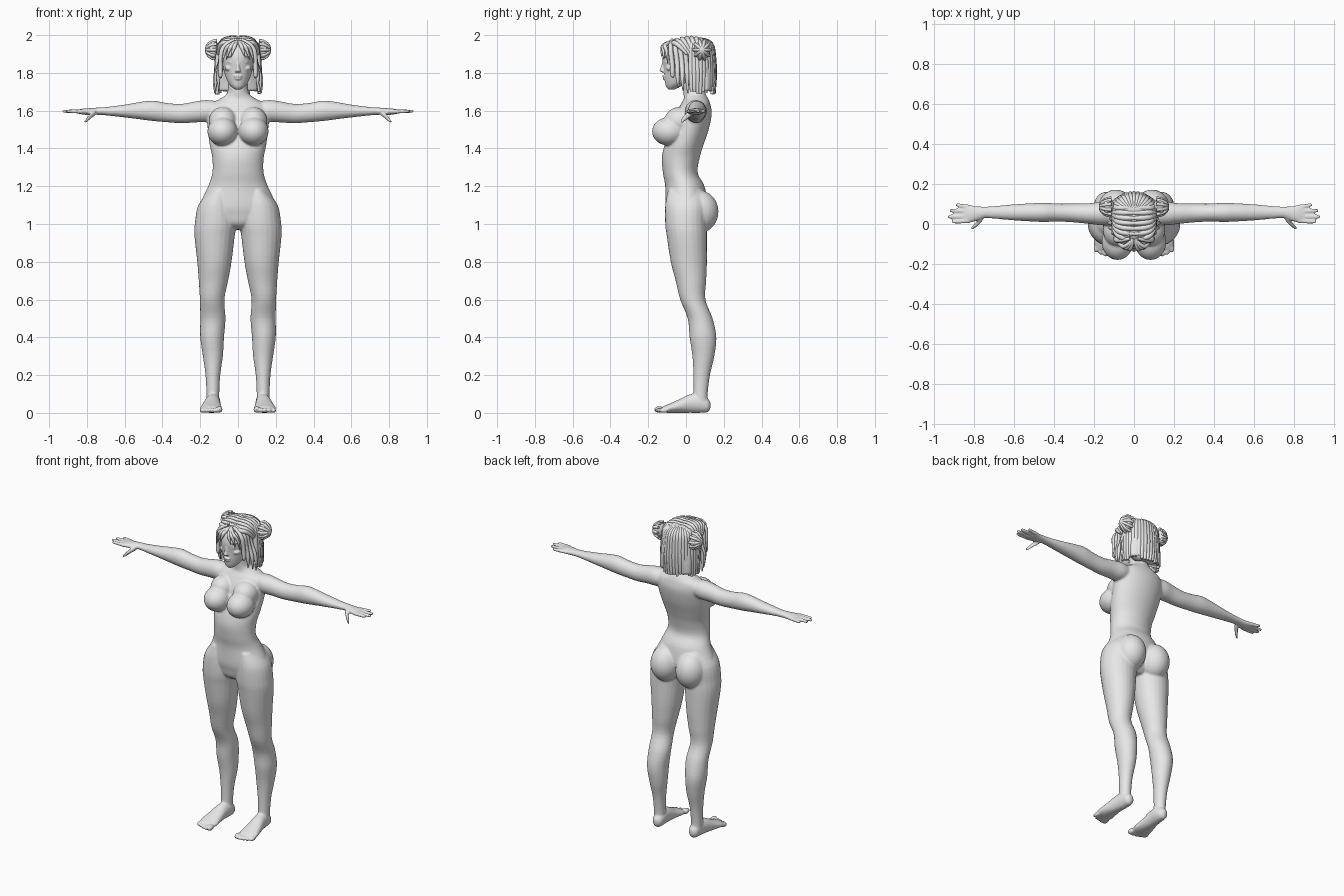
import bpy, bmesh, math, random
from mathutils import Matrix, Vector

random.seed(4)
clay = bpy.data.materials.new("clay_grey")
clay.diffuse_color = (0.8, 0.8, 0.8, 1)


def smooth_rows(rows, steps=4):
    """Catmull-Rom interpolation between cross-sections."""
    p = [rows[0]] + rows + [rows[-1]]
    out = []
    for i in range(1, len(p) - 2):
        for s in range(steps):
            t = s / steps
            out.append([0.5 * (2 * b + (c - a) * t + (2 * a - 5 * b + 4 * c - d) * t * t
                               + (3 * b - a - 3 * c + d) * t ** 3)
                        for a, b, c, d in zip(*p[i - 1:i + 3])])
    return out + [list(rows[-1])]


def loft(bm, axis, rows, sx=1, n=24):
    """Elliptical sections: position on axis, two centre values, two radii."""
    rings = []
    for p, c1, c2, r1, r2 in smooth_rows(rows):
        ring = []
        for k in range(n):
            a = 2 * math.pi * k / n
            co = [c1 + r1 * math.cos(a), c2 + r2 * math.sin(a)]
            co.insert(axis, p)
            ring.append(bm.verts.new((sx * co[0], co[1], co[2])))
        rings.append(ring)
    for r, q in zip(rings, rings[1:]):
        for k in range(n):
            j = (k + 1) % n
            bm.faces.new((r[k], r[j], q[j], q[k]))
    bm.faces.new(rings[0][::-1])
    bm.faces.new(rings[-1])


def ball(bm, c, r, sx=1):
    m = Matrix.Translation((sx * c[0], c[1], c[2])) @ Matrix.Diagonal((*r, 1))
    bmesh.ops.create_uvsphere(bm, u_segments=24, v_segments=16, radius=1, matrix=m)


def finish(bm, name, voxel=0, iterations=0):
    bmesh.ops.recalc_face_normals(bm, faces=bm.faces[:])
    for f in bm.faces:
        f.smooth = True
    me = bpy.data.meshes.new(name)
    bm.to_mesh(me)
    bm.free()
    me.materials.append(clay)
    ob = bpy.data.objects.new(name, me)
    bpy.context.collection.objects.link(ob)
    if voxel:
        m = ob.modifiers.new("fuse", 'REMESH')
        m.mode, m.voxel_size, m.use_smooth_shade = 'VOXEL', voxel, True
        s = ob.modifiers.new("soften", 'SMOOTH')
        s.factor, s.iterations = 0.5, iterations


def strands(name, paths, depth):
    """Tapered hair locks; each path point is x, y, z, relative thickness."""
    cu = bpy.data.curves.new(name, 'CURVE')
    cu.dimensions, cu.bevel_depth, cu.bevel_resolution = '3D', depth, 2
    cu.use_fill_caps, cu.resolution_u = True, 6
    for path in paths:
        sp = cu.splines.new('NURBS')
        sp.points.add(len(path) - 1)
        for pt, (x, y, z, r) in zip(sp.points, path):
            pt.co, pt.radius = (x, y, z, 1), r
        sp.order_u, sp.use_endpoint_u = 3, True
    cu.materials.append(clay)
    bpy.context.collection.objects.link(bpy.data.objects.new(name, cu))


# Body: torso and neck
bm = bmesh.new()
loft(bm, 2, [(0.97, 0, 0.005, 0.05, 0.05), (1.0, 0, 0.0, 0.13, 0.085),
             (1.05, 0, 0.0, 0.195, 0.1), (1.1, 0, 0.003, 0.203, 0.112),
             (1.2, 0, -0.006, 0.158, 0.104), (1.27, 0, -0.03, 0.136, 0.092),
             (1.35, 0, -0.028, 0.136, 0.1), (1.42, 0, -0.01, 0.15, 0.103),
             (1.5, 0, 0.018, 0.16, 0.102), (1.58, 0, 0.04, 0.166, 0.096),
             (1.63, 0, 0.05, 0.155, 0.08), (1.66, 0, 0.053, 0.1, 0.066),
             (1.69, 0, 0.045, 0.06, 0.058), (1.74, 0, 0.035, 0.052, 0.053),
             (1.8, 0, 0.02, 0.05, 0.05)], n=40)
for sx in (-1, 1):
    # Bust, hips
    ball(bm, (0.082, -0.088, 1.49), (0.08, 0.092, 0.076), sx)
    ball(bm, (0.08, -0.03, 1.545), (0.075, 0.085, 0.075), sx)
    ball(bm, (0.09, 0.072, 1.065), (0.092, 0.1, 0.112), sx)
    # Leg
    loft(bm, 2, [(1.18, 0.1, -0.005, 0.05, 0.09), (1.1, 0.115, 0, 0.095, 0.11),
                 (1.0, 0.119, 0, 0.11, 0.11), (0.93, 0.124, 0.005, 0.106, 0.106),
                 (0.8, 0.125, 0.015, 0.091, 0.096), (0.7, 0.13, 0.026, 0.078, 0.081),
                 (0.6, 0.137, 0.036, 0.065, 0.067), (0.5, 0.133, 0.075, 0.067, 0.066),
                 (0.4, 0.137, 0.09, 0.063, 0.071), (0.3, 0.133, 0.092, 0.053, 0.058),
                 (0.2, 0.133, 0.083, 0.039, 0.044), (0.1, 0.133, 0.077, 0.034, 0.038),
                 (0.04, 0.133, 0.076, 0.034, 0.04)], sx)
    # Foot and toes
    loft(bm, 1, [(0.13, 0.13, 0.04, 0.012, 0.015), (0.115, 0.13, 0.04, 0.029, 0.036),
                 (0.08, 0.13, 0.05, 0.037, 0.05), (0.02, 0.135, 0.049, 0.042, 0.049),
                 (-0.04, 0.14, 0.035, 0.051, 0.035), (-0.09, 0.142, 0.024, 0.059, 0.024),
                 (-0.125, 0.14, 0.018, 0.05, 0.016)], sx)
    for i in range(5):
        r = 0.018 if i == 0 else 0.0135
        ball(bm, (0.099 + 0.0225 * i, -0.142 + 0.0015 * i * i, r), (r * 0.95, 0.027, r), sx)
    # Arm and palm
    loft(bm, 0, [(0.08, 0.05, 1.6, 0.05, 0.045), (0.16, 0.052, 1.598, 0.058, 0.058),
                 (0.22, 0.052, 1.594, 0.052, 0.056), (0.3, 0.055, 1.585, 0.047, 0.051),
                 (0.38, 0.057, 1.59, 0.045, 0.051), (0.45, 0.058, 1.599, 0.048, 0.054),
                 (0.52, 0.058, 1.6, 0.045, 0.046), (0.6, 0.058, 1.598, 0.04, 0.034),
                 (0.7, 0.058, 1.597, 0.031, 0.022), (0.75, 0.058, 1.597, 0.029, 0.019),
                 (0.79, 0.052, 1.595, 0.038, 0.018), (0.82, 0.051, 1.595, 0.044, 0.016),
                 (0.845, 0.051, 1.595, 0.04, 0.011)], sx)
    # Fingers and thumb
    for y0, y1, tip in ((0.015, 0.011, 0.91), (0.039, 0.036, 0.93),
                        (0.063, 0.067, 0.922), (0.085, 0.095, 0.89)):
        loft(bm, 0, [(0.82, y0, 1.595, 0.011, 0.012), (0.86, (y0 + y1) / 2, 1.596, 0.011, 0.011),
                     (tip - 0.01, y1, 1.597, 0.009, 0.009), (tip, y1, 1.597, 0.005, 0.005)], sx, 12)
    loft(bm, 0, [(0.755, 0.035, 1.59, 0.018, 0.015), (0.78, 0.006, 1.572, 0.016, 0.016),
                 (0.8, -0.014, 1.552, 0.011, 0.013), (0.814, -0.023, 1.54, 0.006, 0.007)], sx, 12)
finish(bm, "body", 0.006, 5)

# Head with nose, lips, brow, cheeks and ears
bm = bmesh.new()
loft(bm, 2, [(1.712, 0, -0.077, 0.016, 0.016), (1.725, 0, -0.07, 0.032, 0.034),
             (1.745, 0, -0.052, 0.05, 0.058), (1.78, 0, -0.033, 0.066, 0.082),
             (1.82, 0, -0.022, 0.076, 0.096), (1.88, 0, -0.018, 0.082, 0.106),
             (1.93, 0, -0.01, 0.078, 0.1), (1.965, 0, 0, 0.055, 0.075),
             (1.98, 0, 0, 0.02, 0.03)], n=40)
loft(bm, 2, [(1.803, 0, -0.118, 0.013, 0.009), (1.812, 0, -0.124, 0.015, 0.016),
             (1.83, 0, -0.122, 0.009, 0.012), (1.86, 0, -0.116, 0.008, 0.009),
             (1.885, 0, -0.114, 0.012, 0.009)], n=16)
ball(bm, (0, -0.11, 1.782), (0.024, 0.016, 0.007))
ball(bm, (0, -0.107, 1.769), (0.02, 0.016, 0.008))
ball(bm, (0, -0.082, 1.733), (0.024, 0.022, 0.016))
for sx in (-1, 1):
    ball(bm, (0.036, -0.098, 1.888), (0.027, 0.02, 0.007), sx)
    ball(bm, (0.036, -0.094, 1.858), (0.018, 0.018, 0.01), sx)
    ball(bm, (0.045, -0.076, 1.825), (0.026, 0.03, 0.018), sx)
    ball(bm, (0.083, 0.01, 1.84), (0.01, 0.018, 0.03), sx)
finish(bm, "head", 0.004, 3)

# Hair: skull cap and the mass behind the neck
bm = bmesh.new()
ball(bm, (0, 0.03, 1.885), (0.1, 0.112, 0.103))
loft(bm, 2, [(1.705, 0, 0.105, 0.11, 0.04), (1.78, 0, 0.1, 0.112, 0.052),
             (1.86, 0, 0.085, 0.104, 0.065), (1.92, 0, 0.07, 0.085, 0.06)], n=32)
finish(bm, "hair_cap")

# Locks falling down the back and sides
locks = []
for i in range(23):
    a = math.radians(-104 + 208 * i / 22)
    s, c, j = math.sin(a), math.cos(a), random.uniform(-0.012, 0.012)
    locks.append([(0.02 * s, 0.05 + 0.02 * c, 1.98, 0.4),
                  (0.1 * s, 0.05 + 0.085 * c, 1.975, 0.9),
                  (0.108 * s, 0.05 + 0.096 * c, 1.87, 1),
                  (0.114 * s, 0.052 + 0.098 * c, 1.78, 1),
                  (0.115 * s, 0.052 + 0.097 * c, 1.695 + j, 0.5)])
strands("back_hair", locks, 0.016)

# Locks swept from the centre parting, then fringe and face-framing locks
swept, fringe = [], []
for sx in (-1, 1):
    for i in range(7):
        y = -0.075 + 0.026 * i
        z = 1.986 - 3.2 * (y - 0.02) ** 2
        swept.append([(0, y, z, 0.7), (sx * 0.05, y, z + 0.003, 1),
                      (sx * 0.1, y * 0.8 + 0.015, 1.955, 1),
                      (sx * 0.105, y * 0.5 + 0.045, 1.9, 0.7)])
    for x, z, y in ((0.025, 1.885, -0.128), (0.05, 1.87, -0.118), (0.072, 1.85, -0.098)):
        fringe.append([(sx * 0.004, -0.075, 1.967, 0.7), (sx * x * 0.6, -0.12, 1.95, 1),
                       (sx * x, y - 0.002, 1.92, 0.8), (sx * (x + 0.012), y, z, 0.15)])
    for x, y, z in ((0.086, -0.072, 1.78), (0.1, -0.045, 1.72),
                    (0.116, -0.02, 1.705), (0.122, 0.005, 1.69)):
        fringe.append([(sx * 0.02, y * 0.6 - 0.03, 1.975, 0.7), (sx * 0.085, y - 0.015, 1.95, 1.1),
                       (sx * 0.092, y, 1.85, 1.1), (sx * (x + 0.008), y, 1.77, 1),
                       (sx * x, y + 0.005, z, 0.25)])
strands("swept_hair", swept, 0.014)
strands("fringe", fringe, 0.012)

# Hair buns wrapped with coils
bm = bmesh.new()
coils = []
for sx in (-1, 1):
    ball(bm, (0.13, 0.085, 1.922), (0.033, 0.042, 0.05), sx)
    for k in range(5):
        t = math.pi * (k / 5)
        u = Vector((0, math.cos(t) * 0.044, math.sin(t) * 0.052))
        path = []
        for m in range(9):
            b = math.pi * m / 8
            p = u * math.cos(b)
            path.append((sx * (0.112 + 0.056 * math.sin(b)), 0.085 + p.y, 1.922 + p.z, 1))
        coils.append(path)
finish(bm, "hair_buns")
strands("bun_coils", coils, 0.009)
